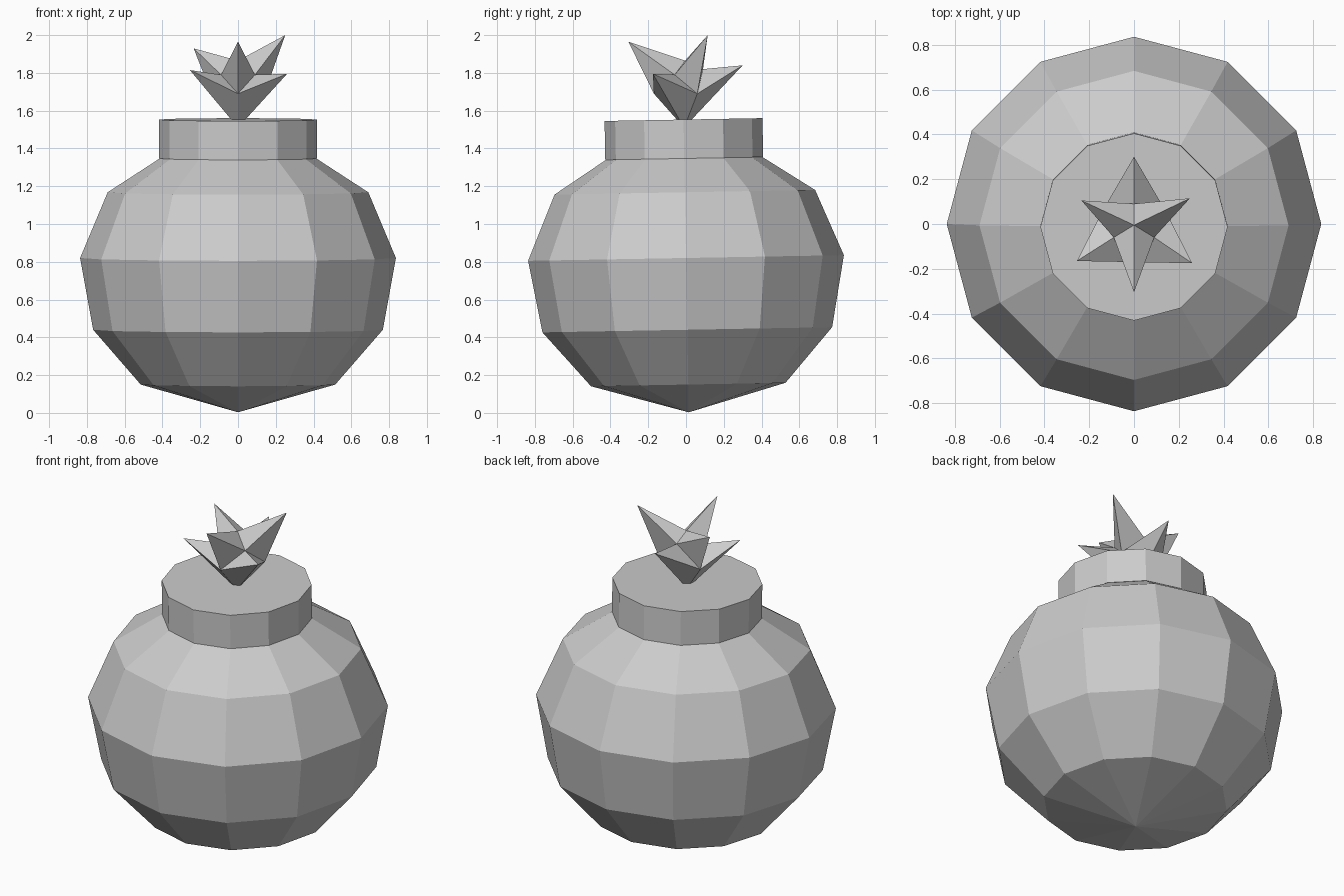
import bpy, bmesh
from math import sin, cos, pi

if "Cube" in bpy.data.objects:
    bpy.data.objects.remove(bpy.data.objects["Cube"])

TILT = 0.018  # whole body leans very slightly backwards-up


def make_object(name, verts, faces):
    mesh = bpy.data.meshes.new(name)
    mesh.from_pydata(verts, [], faces)
    bm = bmesh.new()
    bm.from_mesh(mesh)
    bmesh.ops.recalc_face_normals(bm, faces=bm.faces)
    bm.to_mesh(mesh)
    bm.free()
    obj = bpy.data.objects.new(name, mesh)
    bpy.context.collection.objects.link(obj)
    return obj


def lathe(name, profile, n=12):
    """Revolve (radius, z) rings, tilted about the body centre; ends are capped."""
    verts, faces = [], []
    for r, z in profile:
        for k in range(n):
            a = 2 * pi * k / n
            x, y = r * cos(a), r * sin(a)
            h = z - 0.82
            verts.append((x, y * cos(TILT) - h * sin(TILT),
                          0.82 + y * sin(TILT) + h * cos(TILT)))
    for i in range(len(profile) - 1):
        for k in range(n):
            a, b = i * n + k, i * n + (k + 1) % n
            faces.append((a, b, b + n, a + n))
    last = (len(profile) - 1) * n
    faces += [tuple(range(n)), tuple(range(last, last + n))]
    obj = make_object(name, verts, faces)
    bm = bmesh.new()
    bm.from_mesh(obj.data)
    bmesh.ops.remove_doubles(bm, verts=bm.verts, dist=0.002)
    bm.to_mesh(obj.data)
    bm.free()
    return obj


# Faceted round body and its collar
lathe("body", [(0.0001, 0.003), (0.515, 0.15), (0.767, 0.44), (0.836, 0.82),
               (0.69, 1.168), (0.41, 1.35)])
lathe("collar", [(0.418, 1.347), (0.418, 1.553)])

# Spiky spark: three upper tips, three lower tips, valleys between them
upper = [(0, -0.305, 1.965), (0.25, 0.115, 2.0), (-0.235, 0.105, 1.93)]
lower = [(0.26, -0.175, 1.795), (0, 0.3, 1.84), (-0.255, -0.165, 1.815)]
valley = [(0.09, -0.06, 1.79), (0, 0.09, 1.82), (-0.09, -0.06, 1.79)]
under = [(0, -0.17, 1.69), (0.14, 0.06, 1.69), (-0.14, 0.06, 1.69)]
verts = upper + lower + valley + under + [(0, -0.005, 1.865), (0, -0.01, 1.51)]
TOP, BASE = 12, 13
faces = []
for i in range(3):
    j = (i + 1) % 3
    low, val = 3 + i, 6 + i
    for k in (i, j):  # each valley and lower tip touches two upper spikes
        faces += [(k, TOP, val), (k, val, 9 + k),
                  (low, val, 9 + k), (low, 9 + k, BASE)]
make_object("spark", verts, faces)
